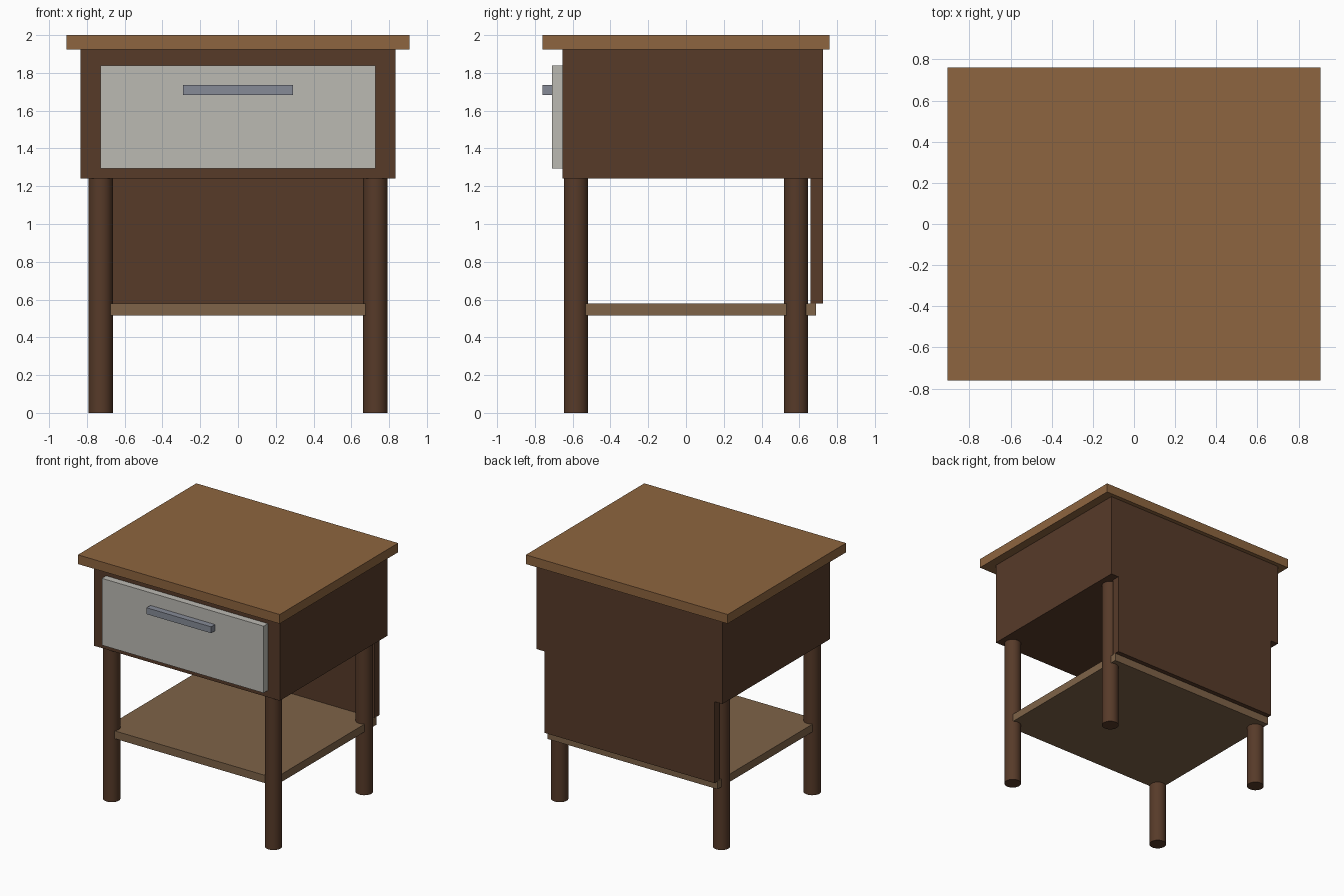
import bpy
import math

if "Cube" in bpy.data.objects:
    bpy.data.objects.remove(bpy.data.objects["Cube"])


def material(name, rgb):
    m = bpy.data.materials.new(name)
    m.diffuse_color = (*rgb, 1)
    m.use_nodes = True
    m.node_tree.nodes["Principled BSDF"].inputs["Base Color"].default_value = m.diffuse_color
    return m


oak = material("oak", (0.27, 0.13, 0.05))
walnut = material("walnut", (0.095, 0.043, 0.022))
shelf_wood = material("shelf_wood", (0.21, 0.125, 0.065))
pale = material("pale_paint", (0.50, 0.49, 0.45))
metal = material("metal", (0.24, 0.26, 0.31))


def box(name, x, y, z, mat):
    """Box from (min, max) ranges."""
    bpy.ops.mesh.primitive_cube_add(size=1, location=[sum(r) / 2 for r in (x, y, z)])
    o = bpy.context.object
    o.name = name
    o.scale = [r[1] - r[0] for r in (x, y, z)]
    bpy.ops.object.transform_apply(location=False, rotation=False, scale=True)
    o.data.materials.append(mat)
    return o


# Top and carcass
box("table_top", (-0.907, 0.907), (-0.76, 0.76), (1.925, 2.0), oak)
box("drawer_case", (-0.835, 0.835), (-0.655, 0.725), (1.24, 1.925), walnut)
box("back_panel", (-0.765, 0.765), (0.66, 0.725), (0.578, 1.24), walnut)

# Drawer and pull
box("drawer_front", (-0.727, 0.727), (-0.71, -0.655), (1.295, 1.838), pale)
box("drawer_handle", (-0.29, 0.29), (-0.76, -0.71), (1.683, 1.735), metal)

# Lower shelf, its corners let into the legs
box("lower_shelf", (-0.765, 0.765), (-0.62, 0.688), (0.515, 0.578), shelf_wood)

# Round legs
for side, x in (("left", -0.727), ("right", 0.727)):
    for end, y in (("front", -0.583), ("back", 0.583)):
        bpy.ops.mesh.primitive_cylinder_add(vertices=32, radius=0.064, depth=1.24,
                                            location=(x, y, 0.62))
        leg = bpy.context.object
        leg.name = f"{end}_{side}_leg"
        leg.data.materials.append(walnut)
        bpy.ops.object.shade_smooth_by_angle(angle=math.radians(30))
